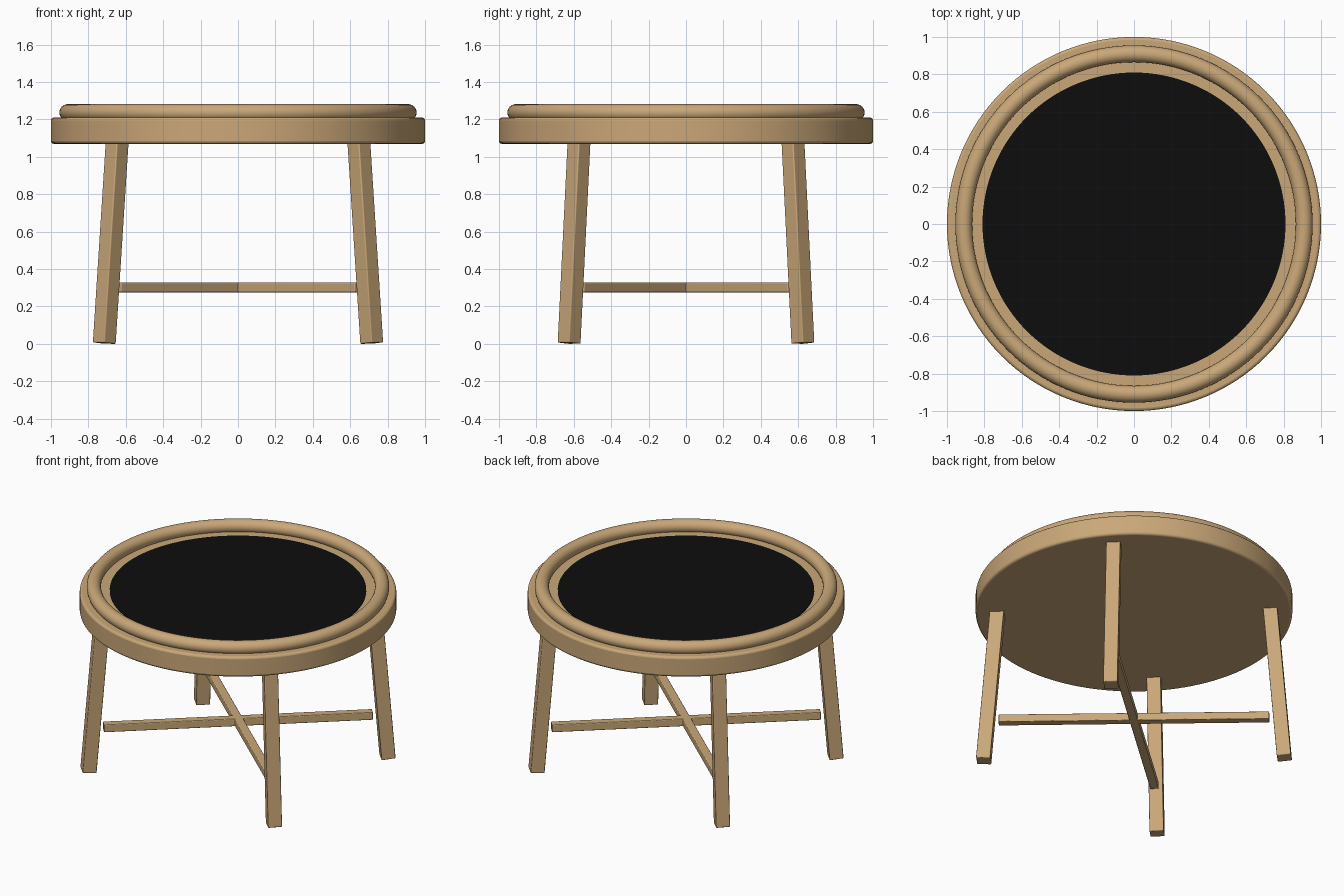
import bpy
import math
from mathutils import Vector, Quaternion

cube = bpy.data.objects.get("Cube")
if cube:
    bpy.data.objects.remove(cube, do_unlink=True)


def make_material(name, color):
    mat = bpy.data.materials.new(name)
    mat.use_nodes = True
    mat.diffuse_color = (*color, 1)
    mat.node_tree.nodes["Principled BSDF"].inputs["Base Color"].default_value = (*color, 1)
    return mat


wood = make_material("light wood", (0.59, 0.39, 0.19))
black = make_material("matte black", (0.004, 0.004, 0.004))


def finish(name, mat, bevel=0.0):
    """Name and colour the active object, round its edges and smooth it."""
    obj = bpy.context.object
    obj.name = name
    obj.data.materials.append(mat)
    if bevel:
        mod = obj.modifiers.new("Rounded edges", "BEVEL")
        mod.width = bevel
        mod.segments = 3
        mod.limit_method = "ANGLE"
    bpy.ops.object.shade_smooth_by_angle(angle=math.radians(35))
    return obj


def disc(name, radius, bottom, top, mat, bevel=0.0):
    bpy.ops.mesh.primitive_cylinder_add(vertices=128, radius=radius, depth=top - bottom,
                                        location=(0, 0, (bottom + top) / 2))
    return finish(name, mat, bevel)


def beam(name, start, end, side, bevel):
    """Square beam between two points, turned 45 degrees about the vertical."""
    start, end = Vector(start), Vector(end)
    axis = end - start
    bpy.ops.mesh.primitive_cube_add(size=1, location=(start + end) / 2)
    obj = bpy.context.object
    up = Vector((0, 0, 1))
    if abs(axis.z) > 0.5:
        turn = up.rotation_difference(axis) @ Quaternion(up, math.radians(45))
    else:
        turn = Quaternion(up, math.atan2(axis.y, axis.x)) @ Quaternion((0, 1, 0), math.pi / 2)
    for v in obj.data.vertices:
        v.co = turn @ Vector((v.co.x * side, v.co.y * side, v.co.z * axis.length))
    return finish(name, wood, bevel)


# Round top with its raised rim and inset panel
disc("table_top", 1.0, 1.07, 1.21, wood, 0.015)
bpy.ops.mesh.primitive_torus_add(major_segments=128, minor_segments=24, major_radius=0.91,
                                 minor_radius=0.045, location=(0, 0, 1.237))
finish("raised_rim", wood)
disc("top_panel", 0.81, 1.209, 1.214, black)

# Four splayed legs
for y, end in ((-1, "front"), (1, "back")):
    for x, side in ((1, "left"), (-1, "right")):
        beam(f"{end}_{side}_leg", (0.715 * x, 0.625 * y, 0.004),
             (0.646 * x, 0.572 * y, 1.08), 0.09, 0.006)

# Crossed stretchers between opposite legs
for s, name in ((1, "stretcher_a"), (-1, "stretcher_b")):
    beam(name, (-0.642, -0.564 * s, 0.302), (0.642, 0.564 * s, 0.302), 0.053, 0.005)
